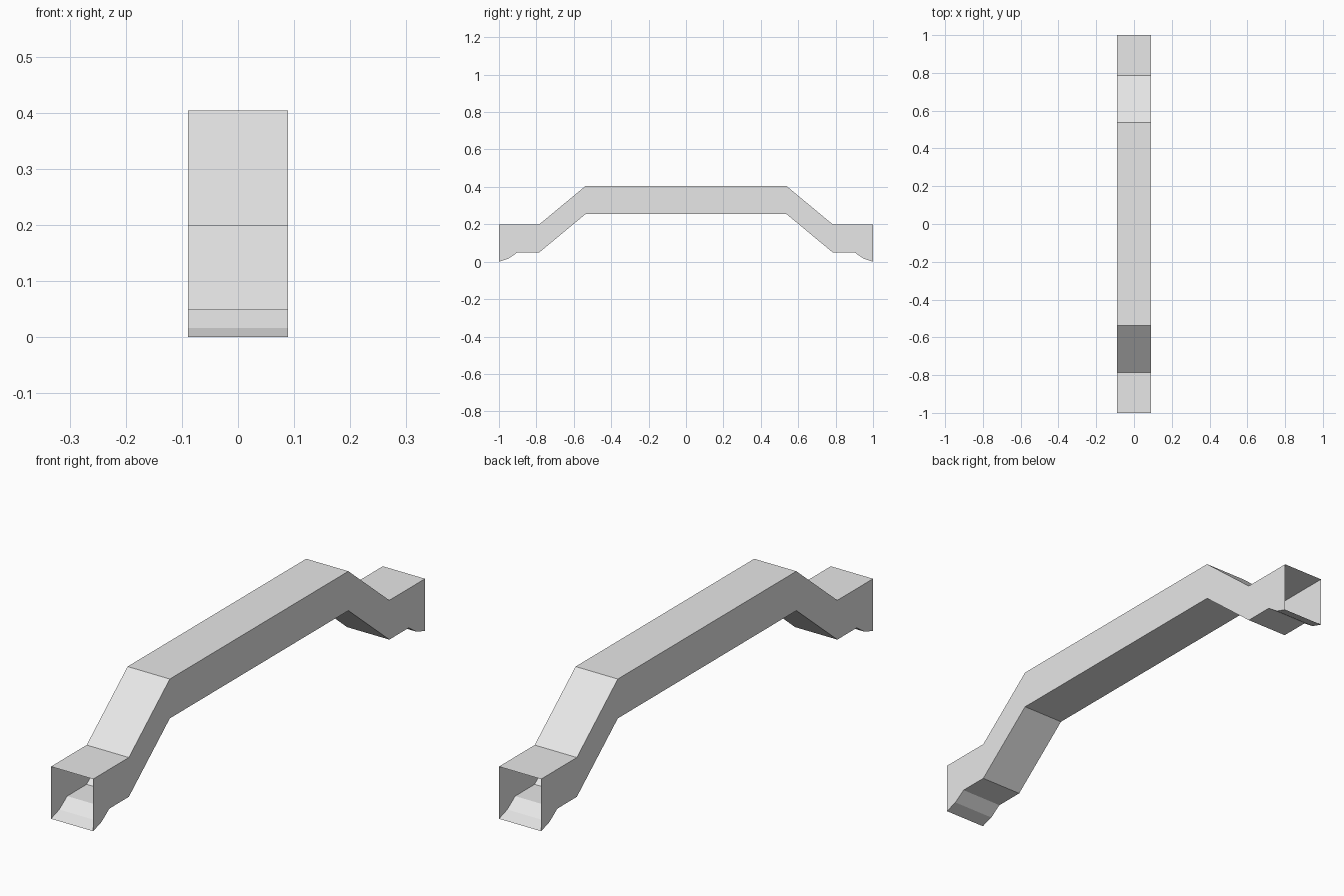
import bpy
import bmesh

default = bpy.data.objects.get("Cube")
if default:
    bpy.data.objects.remove(default)

# Plain grey finish
grey = bpy.data.materials.new("light grey")
grey.use_nodes = True
colour = (0.8, 0.8, 0.8, 1)
grey.diffuse_color = colour
grey.node_tree.nodes["Principled BSDF"].inputs["Base Color"].default_value = colour

# Half of the duct profile: distance from the middle, underside height, top height
HALF_WIDTH = 0.089
half = [(0.538, 0.254, 0.404), (0.785, 0.049, 0.199), (0.902, 0.049, 0.199),
        (0.95, 0.016, 0.199), (1.0, 0.0, 0.199)]
stations = [(-y, low, top) for y, low, top in reversed(half)] + half

# Rectangular rings joined into a thin-walled tube, open at both ends
bm = bmesh.new()
rings = []
for y, low, top in stations:
    corners = [(-HALF_WIDTH, low), (HALF_WIDTH, low), (HALF_WIDTH, top), (-HALF_WIDTH, top)]
    rings.append([bm.verts.new((x, y, z)) for x, z in corners])
for a, b in zip(rings, rings[1:]):
    for i in range(4):
        j = (i + 1) % 4
        bm.faces.new((a[j], a[i], b[i], b[j]))

# Face each wall outward from the centre of its own section
for face in bm.faces:
    c = face.calc_center_median()
    n = face.normal
    face.normal_update()
    low_side = sum(v.index < 0 for v in face.verts)
bm.normal_update()
side = next(f for f in bm.faces if f.calc_center_median().x > HALF_WIDTH * 0.9)
if side.normal.x < 0:
    bmesh.ops.reverse_faces(bm, faces=bm.faces[:])

mesh = bpy.data.meshes.new("bent_duct")
bm.to_mesh(mesh)
bm.free()
mesh.materials.append(grey)
duct = bpy.data.objects.new("bent_duct", mesh)
bpy.context.collection.objects.link(duct)
